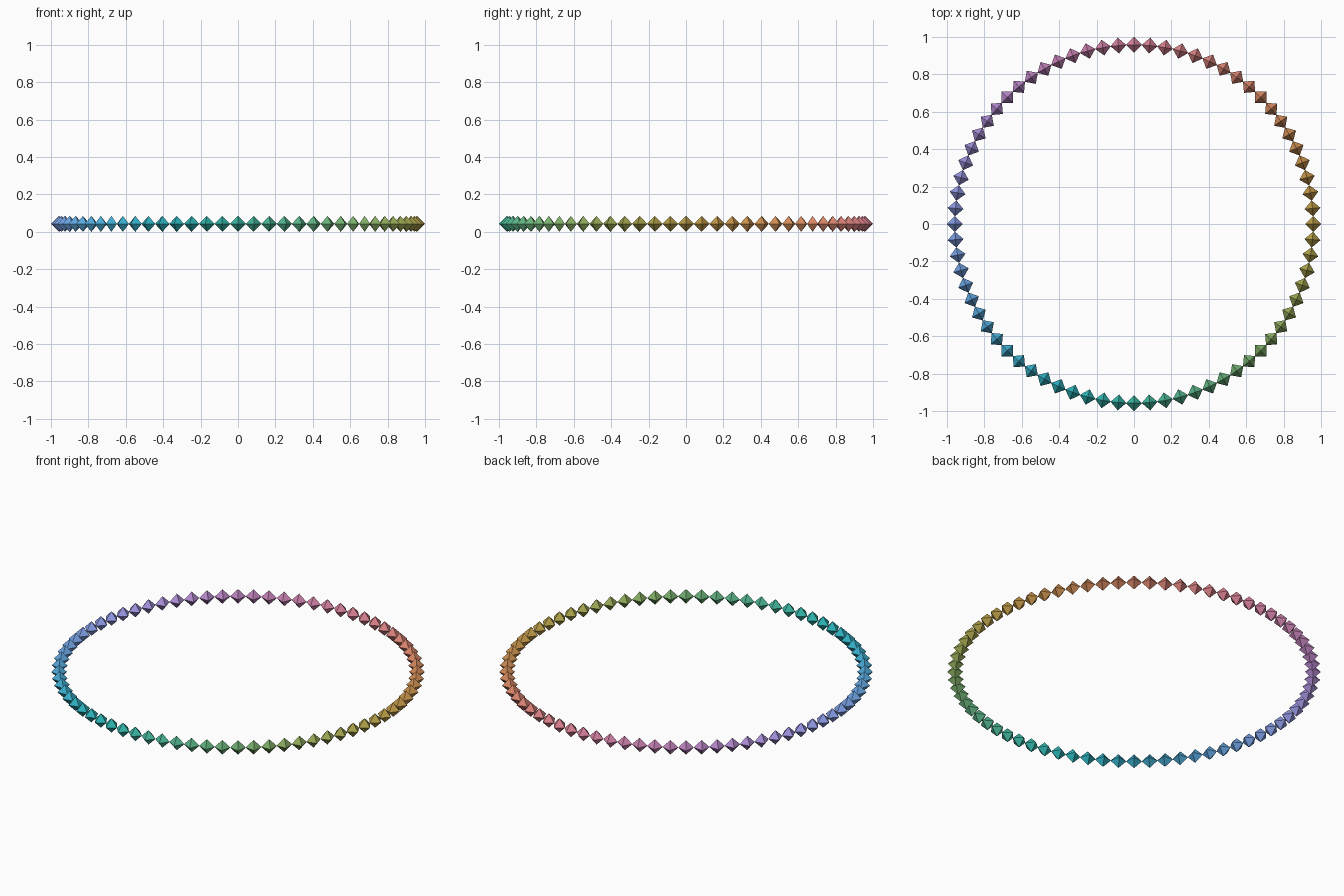
import bpy
import bmesh
from math import cos, sin, radians
from mathutils import Matrix

if "Cube" in bpy.data.objects:
    bpy.data.objects.remove(bpy.data.objects["Cube"])

COUNT = 72
RING = 0.9575      # radius of the circle through bead centres
R = 0.0425         # bead half-size


def hue_color(h, light=0.70, chroma=0.11):
    """Even-lightness colour wheel, returned as linear RGBA."""
    a, b = chroma * cos(h), chroma * sin(h)
    l = (light + 0.3963 * a + 0.2158 * b) ** 3
    m = (light - 0.1056 * a - 0.0639 * b) ** 3
    s = (light - 0.0895 * a - 1.2915 * b) ** 3
    rgb = (4.0767 * l - 3.3077 * m + 0.2310 * s,
           -1.2684 * l + 2.6098 * m - 0.3413 * s,
           -0.0042 * l - 0.7034 * m + 1.7076 * s)
    return tuple(min(max(c, 0.0), 1.0) for c in rgb) + (1.0,)


def octahedron(name):
    bm = bmesh.new()
    belt = [bm.verts.new(p) for p in ((R, 0, 0), (0, R, 0), (-R, 0, 0), (0, -R, 0))]
    top, bottom = bm.verts.new((0, 0, R)), bm.verts.new((0, 0, -R))
    for i in range(4):
        a, b = belt[i], belt[(i + 1) % 4]
        bm.faces.new((a, b, top))
        bm.faces.new((b, a, bottom))
    mesh = bpy.data.meshes.new(name)
    bm.to_mesh(mesh)
    bm.free()
    return mesh


# Ring of faceted beads, tip to tip, hue running once around the circle
for i in range(COUNT):
    angle = radians(i * 360 / COUNT)
    name = f"bead_{i + 1:02d}"
    mesh = octahedron(name)
    mat = bpy.data.materials.new(name + "_color")
    mat.diffuse_color = hue_color(radians(90) - angle)
    mat.use_nodes = True
    mat.node_tree.nodes["Principled BSDF"].inputs["Base Color"].default_value = mat.diffuse_color
    mesh.materials.append(mat)
    bead = bpy.data.objects.new(name, mesh)
    bead.matrix_world = (Matrix.Translation((RING * cos(angle), RING * sin(angle), R))
                         @ Matrix.Rotation(angle, 4, 'Z'))
    bpy.context.collection.objects.link(bead)
